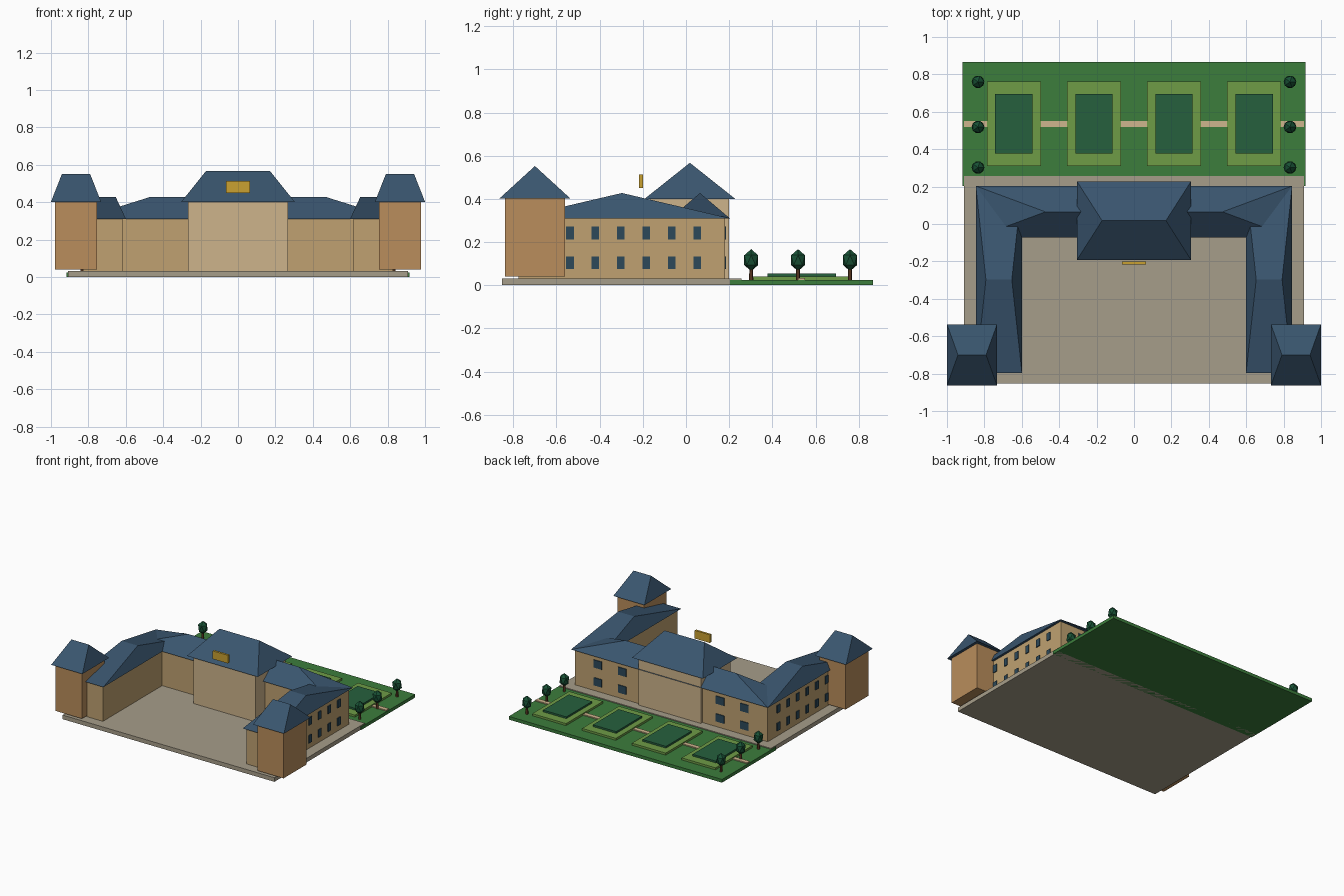
import bpy, bmesh
from mathutils import Matrix

if "Cube" in bpy.data.objects:
    bpy.data.objects.remove(bpy.data.objects["Cube"])


def mat(name, r, g, b):
    m = bpy.data.materials.new(name)
    m.diffuse_color = [(c / 255) ** 2.2 for c in (r, g, b)] + [1]
    m.use_nodes = True
    m.node_tree.nodes["Principled BSDF"].inputs["Base Color"].default_value = m.diffuse_color
    return m


STONE = mat("wing_stone", 190, 160, 112)
BRICK = mat("tower_brick", 184, 140, 92)
PALE = mat("pavilion_stone", 204, 178, 138)
SLATE = mat("slate", 60, 86, 110)
PAVING = mat("paving", 165, 156, 136)
LAWN = mat("lawn", 62, 124, 62)
BED = mat("bed_border", 110, 155, 72)
HEDGE = mat("hedge", 42, 96, 64)
SAND = mat("sand", 205, 180, 140)
GOLD = mat("gold", 200, 160, 52)
GLASS = mat("glass", 48, 74, 90)
BARK = mat("bark", 105, 68, 45)
LEAF = mat("leaf", 30, 82, 56)


def finish(name, bm, material):
    bmesh.ops.recalc_face_normals(bm, faces=bm.faces)
    me = bpy.data.meshes.new(name)
    bm.to_mesh(me)
    bm.free()
    me.materials.append(material)
    ob = bpy.data.objects.new(name, me)
    bpy.context.collection.objects.link(ob)
    return ob


def add_box(bm, x0, x1, y0, y1, z0, z1):
    m = Matrix.Translation(((x0 + x1) / 2, (y0 + y1) / 2, (z0 + z1) / 2))
    bmesh.ops.create_cube(bm, size=1, matrix=m @ Matrix.Diagonal((x1 - x0, y1 - y0, z1 - z0, 1)))


def box(name, material, *bounds):
    bm = bmesh.new()
    add_box(bm, *bounds)
    return finish(name, bm, material)


def hip_roof(name, cx, cy, hx, hy, z0, z1, ridge=0.56):
    """Hipped roof whose ridge always runs along x."""
    bm = bmesh.new()
    a, b, c, d = [bm.verts.new((cx + sx * hx, cy + sy * hy, z0))
                  for sx, sy in ((-1, -1), (1, -1), (1, 1), (-1, 1))]
    l = bm.verts.new((cx - hx * ridge, cy, z1))
    r = bm.verts.new((cx + hx * ridge, cy, z1))
    for f in ((a, b, c, d), (a, b, r, l), (c, d, l, r), (b, c, r), (d, a, l)):
        bm.faces.new(f)
    return finish(name, bm, SLATE)


ROWS = ((0.074, 0.134), (0.212, 0.272))

# Ground
box("courtyard", PAVING, -0.91, 0.91, -0.853, 0.257, 0, 0.032)
box("garden_lawn", LAWN, -0.916, 0.916, 0.203, 0.866, 0, 0.025)

# Rear range
box("rear_range_walls", STONE, -0.827, 0.827, -0.05, 0.18, 0.03, 0.312)
hip_roof("rear_range_roof", 0, 0.065, 0.845, 0.138, 0.31, 0.427)
bm = bmesh.new()
for x in (-0.63, -0.42, 0.42, 0.63):
    for z0, z1 in ROWS:
        add_box(bm, x - 0.035, x + 0.035, 0.174, 0.186, z0, z1)
finish("rear_windows", bm, GLASS)

# Central pavilion with its gilded panel
box("pavilion_walls", PALE, -0.267, 0.267, -0.167, 0.2, 0.032, 0.4)
hip_roof("pavilion_roof", 0, 0.018, 0.305, 0.21, 0.4, 0.567)
box("gold_panel", GOLD, -0.065, 0.065, -0.217, -0.2, 0.45, 0.513)

# Side wings and corner towers
for side, s in (("left", -1), ("right", 1)):
    cx = 0.7225 * s
    box(side + "_wing_walls", STONE, cx - 0.106, cx + 0.106, -0.777, 0.178, 0.03, 0.312)
    hip_roof(side + "_wing_roof", cx, -0.297, 0.1235, 0.5, 0.31, 0.427)
    bm = bmesh.new()
    for i in range(7):
        y = -0.656 + i * 0.118
        for z0, z1 in ROWS:
            xo = 0.8285 * s
            add_box(bm, xo - 0.006, xo + 0.006, y - 0.018, y + 0.018, z0, z1)
    finish(side + "_wing_windows", bm, GLASS)
    tx = 0.866 * s
    box(side + "_tower_walls", BRICK, tx - 0.113, tx + 0.113, -0.839, -0.56, 0.04, 0.402)
    hip_roof(side + "_tower_roof", tx, -0.7, 0.134, 0.164, 0.402, 0.552)

# Garden path and four planted beds
box("garden_path", SAND, -0.91, 0.91, 0.518, 0.552, 0.02, 0.033)
for i in range(4):
    x = -0.642 + i * 0.428
    box(f"bed_border_{i + 1}", BED, x - 0.145, x + 0.145, 0.31, 0.762, 0.02, 0.041)
    box(f"bed_hedge_{i + 1}", HEDGE, x - 0.1, x + 0.1, 0.378, 0.694, 0.03, 0.055)

# Low-poly trees along the garden sides
for side, s in (("left", -1), ("right", 1)):
    for i, y in enumerate((0.302, 0.519, 0.76)):
        at = Matrix.Translation((0.834 * s, y, 0))
        bm = bmesh.new()
        bmesh.ops.create_cone(bm, cap_ends=True, segments=6, radius1=0.01, radius2=0.008, depth=0.065,
                              matrix=at @ Matrix.Translation((0, 0, 0.0525)))
        finish(f"{side}_tree_trunk_{i + 1}", bm, BARK)
        bm = bmesh.new()
        bmesh.ops.create_icosphere(bm, subdivisions=1, radius=1,
                                   matrix=at @ Matrix.Translation((0, 0, 0.116)) @ Matrix.Diagonal((0.038, 0.038, 0.051, 1)))
        finish(f"{side}_tree_crown_{i + 1}", bm, LEAF)
